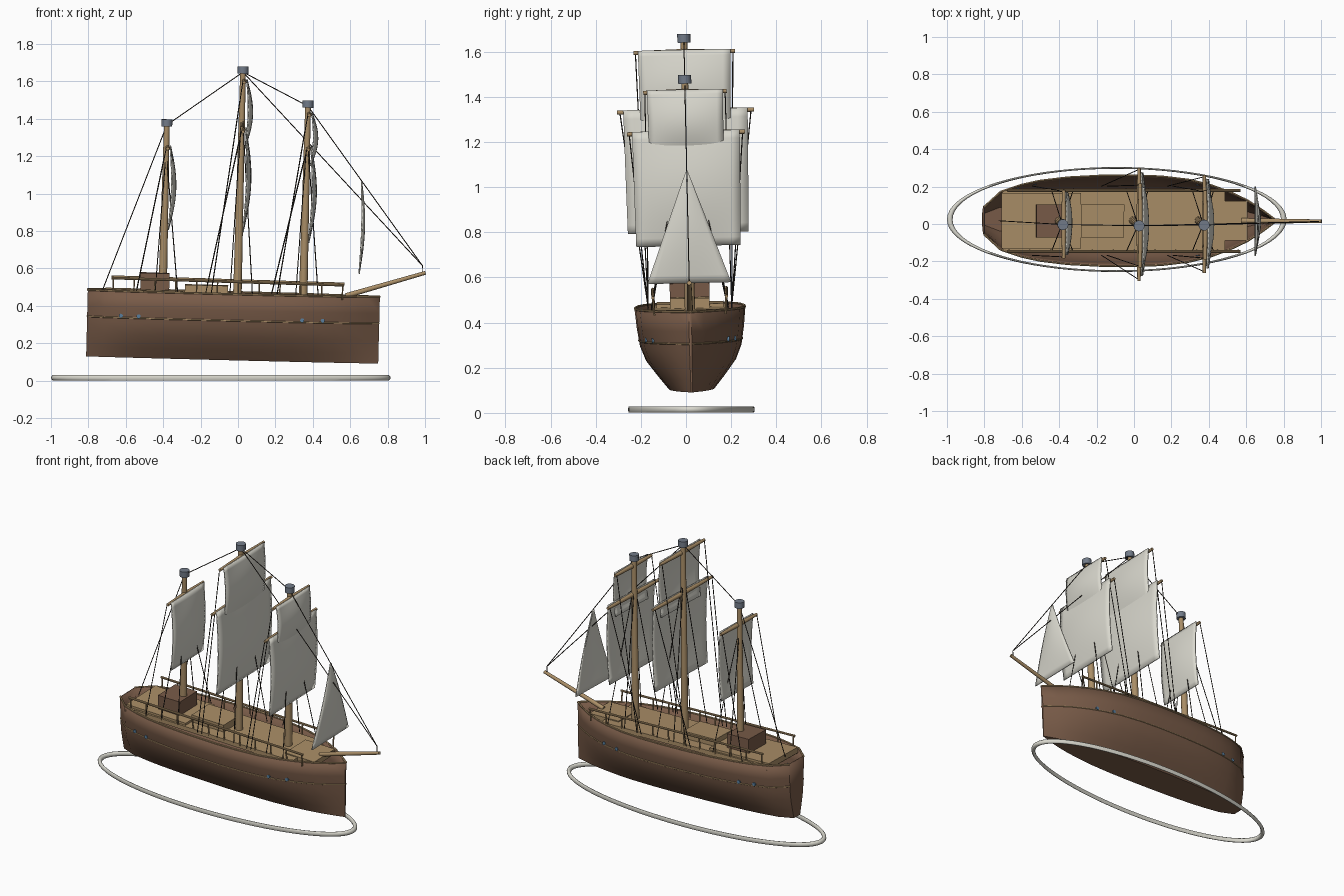
import bpy, bmesh, math
from mathutils import Matrix, Vector

if "Cube" in bpy.data.objects:
    bpy.data.objects.remove(bpy.data.objects["Cube"])

# The whole ship heels and pitches slightly
SHIP = (Matrix.Translation((-0.015, 0.028, 0)) @ Matrix.Rotation(math.radians(1.45), 4, 'Y')
        @ Matrix.Rotation(math.radians(1.3), 4, 'X'))


def material(name, rgb):
    m = bpy.data.materials.new(name)
    m.diffuse_color = (*rgb, 1)
    m.use_nodes = True
    m.node_tree.nodes["Principled BSDF"].inputs["Base Color"].default_value = m.diffuse_color
    return m


BROWN = material("hull_brown", (0.19, 0.105, 0.065))
TAN = material("deck_tan", (0.40, 0.27, 0.135))
CLOTH = material("sail_cloth", (0.69, 0.68, 0.61))
STEEL = material("cap_steel", (0.17, 0.20, 0.25))
GLASS = material("porthole_blue", (0.10, 0.21, 0.34))
ROPE = material("rope_dark", (0.035, 0.028, 0.022))


def finish(name, bm, mat, matrix=SHIP, thick=0, angle=35):
    bmesh.ops.recalc_face_normals(bm, faces=bm.faces[:])
    me = bpy.data.meshes.new(name)
    bm.to_mesh(me)
    bm.free()
    for p in me.polygons:
        p.use_smooth = True
    me.set_sharp_from_angle(angle=math.radians(angle))
    me.materials.append(mat)
    ob = bpy.data.objects.new(name, me)
    bpy.context.collection.objects.link(ob)
    ob.matrix_world = matrix
    if thick:
        s = ob.modifiers.new("thickness", 'SOLIDIFY')
        s.thickness = thick
        s.offset = 0 if mat is CLOTH else -1
    return ob


def rods(name, pairs, r0, mat, r1=None, sides=12):
    """Straight round bars between pairs of points."""
    bm = bmesh.new()
    for a, b in pairs:
        a, b = Vector(a), Vector(b)
        d = b - a
        rot = d.to_track_quat('Z', 'Y').to_matrix().to_4x4()
        bmesh.ops.create_cone(bm, cap_ends=True, segments=sides, radius1=r0,
                              radius2=r0 if r1 is None else r1, depth=d.length,
                              matrix=Matrix.Translation((a + b) / 2) @ rot)
    return finish(name, bm, mat)


def box(name, x0, x1, half, z0, z1, mat):
    bm = bmesh.new()
    bmesh.ops.create_cube(bm, size=1, matrix=Matrix.Translation(((x0 + x1) / 2, 0, (z0 + z1) / 2))
                          @ Matrix.Diagonal((x1 - x0, 2 * half, z1 - z0, 1)))
    return finish(name, bm, mat)


# Hull outline (x, half width at the top) and section (height, width factor)
STATIONS = [(-0.80, 0.075), (-0.71, 0.158), (-0.6, 0.195), (-0.5, 0.217), (-0.35, 0.235), (-0.18, 0.244),
            (0.0, 0.246), (0.15, 0.24), (0.3, 0.222), (0.42, 0.192), (0.52, 0.155), (0.61, 0.112),
            (0.69, 0.06), (0.762, 0.006)]
SECTION = [(0.11, 0.42), (0.165, 0.60), (0.235, 0.81), (0.30, 0.915), (0.38, 0.965), (0.467, 1.0)]


def interp(table, t):
    for (a, va), (b, vb) in zip(table, table[1:]):
        if t <= b:
            return va + (vb - va) * (t - a) / (b - a)
    return table[-1][1]


def side(x, z):
    return interp(STATIONS, x) * interp(SECTION, z)


bm = bmesh.new()
rings = []
for x, w in STATIONS:
    left = [bm.verts.new((x, -w * f, z)) for z, f in reversed(SECTION)]
    right = [bm.verts.new((x, w * f, z)) for z, f in SECTION]
    rings.append(left + right)
for a, b in zip(rings, rings[1:]):
    for i in range(len(a) - 1):
        bm.faces.new((a[i], b[i], b[i + 1], a[i + 1]))
bm.faces.new(rings[0])
bm.faces.new(rings[-1])
finish("hull", bm, BROWN, thick=0.008)

# Wale strip and gunwale following the planking
for name, z, r, out in (("wale", 0.325, 0.004, 0.0), ("gunwale", 0.467, 0.006, -0.003)):
    pairs = []
    for s in (-1, 1):
        pts = [(x, s * max(side(x, z) + out, 0.002), z) for x, w in STATIONS]
        pairs += list(zip(pts, pts[1:]))
    rods(name, pairs, r, TAN, sides=6)

# Portholes
rods("portholes", [((x, s * (side(x, 0.335) - 0.01), 0.335), (x, s * (side(x, 0.335) + 0.006), 0.335))
                   for x in (-0.62, -0.525, 0.35, 0.46) for s in (-1, 1)], 0.011, GLASS)

# Decks and deck structures
box("main_deck", -0.70, 0.49, 0.16, 0.435, 0.462, TAN)
box("quarter_deck", -0.705, -0.28, 0.148, 0.44, 0.476, TAN)
box("fore_deck", 0.40, 0.61, 0.105, 0.435, 0.468, TAN)
box("deckhouse", -0.52, -0.365, 0.088, 0.465, 0.565, BROWN)
box("cargo_hatch", -0.28, -0.05, 0.088, 0.455, 0.507, TAN)

# Railings
rods("rails", [((-0.675, s * 0.163, 0.535), (0.57, s * 0.163, 0.528)) for s in (-1, 1)], 0.007, TAN, sides=8)
rods("rail_posts", [((-0.665 + i * 0.1115, s * 0.158, 0.45), (-0.665 + i * 0.1115, s * 0.163, 0.533))
                    for i in range(12) for s in (-1, 1)], 0.0045, TAN, sides=6)


def sail(name, xm, z1, z0, w1, w0, bulge):
    """Square sail, or a triangle when the top width is near zero, bellied forward."""
    bm = bmesh.new()
    n, m = 12, 14
    grid = []
    for j in range(m + 1):
        v = j / m
        w = w0 + (w1 - w0) * v
        row = []
        for i in range(n + 1):
            u = 2 * i / n - 1
            belly = math.sin(math.pi * v) * (0.35 + 0.65 * (1 - u * u))
            row.append(bm.verts.new((xm + bulge * belly, u * w, z0 + (z1 - z0) * v)))
        grid.append(row)
    for a, b in zip(grid, grid[1:]):
        for i in range(n):
            bm.faces.new((a[i], a[i + 1], b[i + 1], b[i]))
    finish(name, bm, CLOTH, thick=0.007, angle=60)


# Masts: name, x, cap height, yards (height, half length, sail foot)
MASTS = [("mizzen", -0.40, 1.367, [(1.235, 0.183, 0.80)]),
         ("main", 0.0, 1.66, [(1.60, 0.225, 1.25), (1.338, 0.303, 0.80)]),
         ("fore", 0.352, 1.487, [(1.432, 0.185, 1.16), (1.25, 0.262, 0.75)])]
ropes = []
for name, x, top, yards in MASTS:
    rods(name + "_mast", [((x, 0, 0.44), (x, 0, top))], 0.023, TAN, 0.015, sides=16)
    rods(name + "_mast_cap", [((x, 0, top - 0.018), (x, 0, top + 0.02))], 0.029, STEEL, sides=20)
    for k, (z, half, foot) in enumerate(yards):
        # tapered yard arms, one per side
        rods(f"{name}_yard_{k + 1}", [((x + 0.008, 0, z), (x + 0.008, s * half, z)) for s in (-1, 1)],
             0.014, TAN, 0.009)
        w = half * 0.91
        sail(f"{name}_sail_{k + 1}", x + 0.022, z + 0.01, foot, w, w * 0.97, 0.034)
        # braces from the yard ends to the rail
        ropes += [((x, s * half * 0.96, z), (x - 0.14 - 0.03 * k, s * 0.185, 0.465)) for s in (-1, 1)]
    # shrouds
    high = 0.45 + (top - 0.45) * 0.84
    ropes += [((x, 0, high), (x + dx, s * 0.17, 0.465)) for dx in (-0.04, 0.08) for s in (-1, 1)]

# Headsail and bowsprit
sail("head_sail", 0.648, 1.085, 0.592, 0.004, 0.186, 0.022)
rods("bowsprit", [((0.58, 0, 0.468), (1.003, 0, 0.602))], 0.014, TAN, 0.010)

# Stays between the mast heads
tip = (0.985, 0, 0.64)
heads = [(x, 0, top - 0.01) for _, x, top, _ in MASTS]
ropes += [((-0.72, 0, 0.47), heads[0]), (heads[0], heads[1]), (heads[1], heads[2]),
          (heads[2], tip), (heads[1], tip), (tip, (0.985, 0, 0.6))]
rods("rigging", ropes, 0.0026, ROPE, sides=6)

# Elliptical water ring under the hull
bm = bmesh.new()
loops = []
for i in range(72):
    a = 2 * math.pi * i / 72
    loops.append([bm.verts.new(((0.893 + 0.015 * math.cos(t)) * math.cos(a),
                                (0.893 + 0.015 * math.cos(t)) * math.sin(a) * 0.309,
                                0.015 + 0.015 * math.sin(t)))
                  for t in (2 * math.pi * j / 10 for j in range(10))])
for i in range(72):
    a, b = loops[i], loops[(i + 1) % 72]
    for j in range(10):
        k = (j + 1) % 10
        bm.faces.new((a[j], b[j], b[k], a[k]))
finish("water_ring", bm, CLOTH, Matrix.Translation((-0.092, 0.024, 0)), angle=60)
